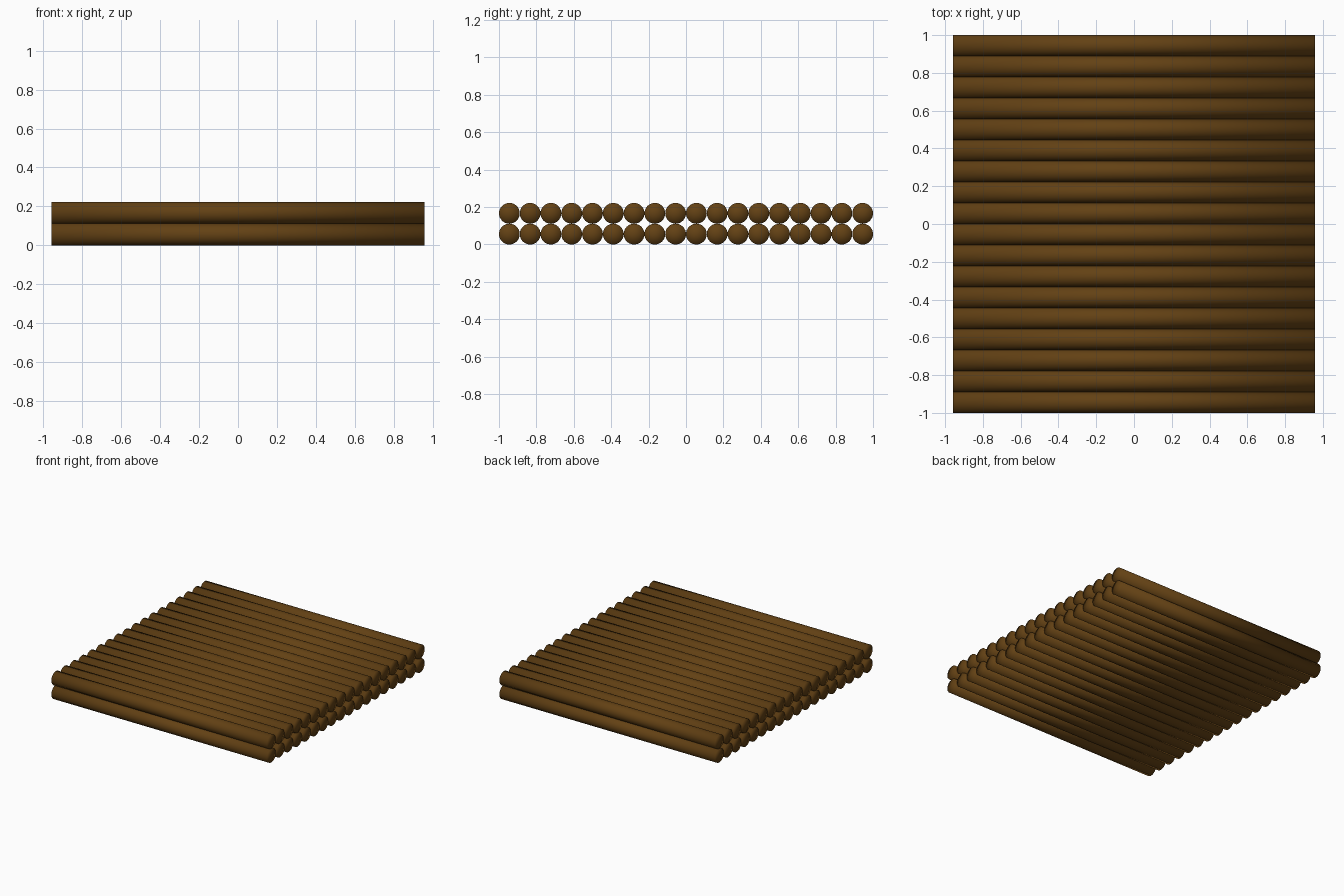
import bpy, math

if "Cube" in bpy.data.objects:
    bpy.data.objects.remove(bpy.data.objects["Cube"])

COUNT = 18                 # logs per layer
RADIUS = 1.0 / COUNT       # logs touch each other across the 2 unit depth
LENGTH = 1.915

wood = bpy.data.materials.new("dark_brown_wood")
wood.diffuse_color = (0.125, 0.053, 0.007, 1)
wood.use_nodes = True
wood.node_tree.nodes["Principled BSDF"].inputs["Base Color"].default_value = wood.diffuse_color


def add_log(name, y, z):
    """One round log lying along x, softly shaded including its ends."""
    bpy.ops.mesh.primitive_cylinder_add(
        vertices=32, radius=RADIUS, depth=LENGTH, end_fill_type='TRIFAN',
        location=(0, y, z), rotation=(0, math.pi / 2, 0))
    log = bpy.context.object
    log.name = name
    log.data.materials.append(wood)
    bpy.ops.object.shade_smooth()


# Two stacked layers of logs
for layer, label in enumerate(("lower_log", "upper_log")):
    for i in range(COUNT):
        add_log(f"{label}_{i + 1}", -1 + RADIUS * (2 * i + 1), RADIUS * (2 * layer + 1))
